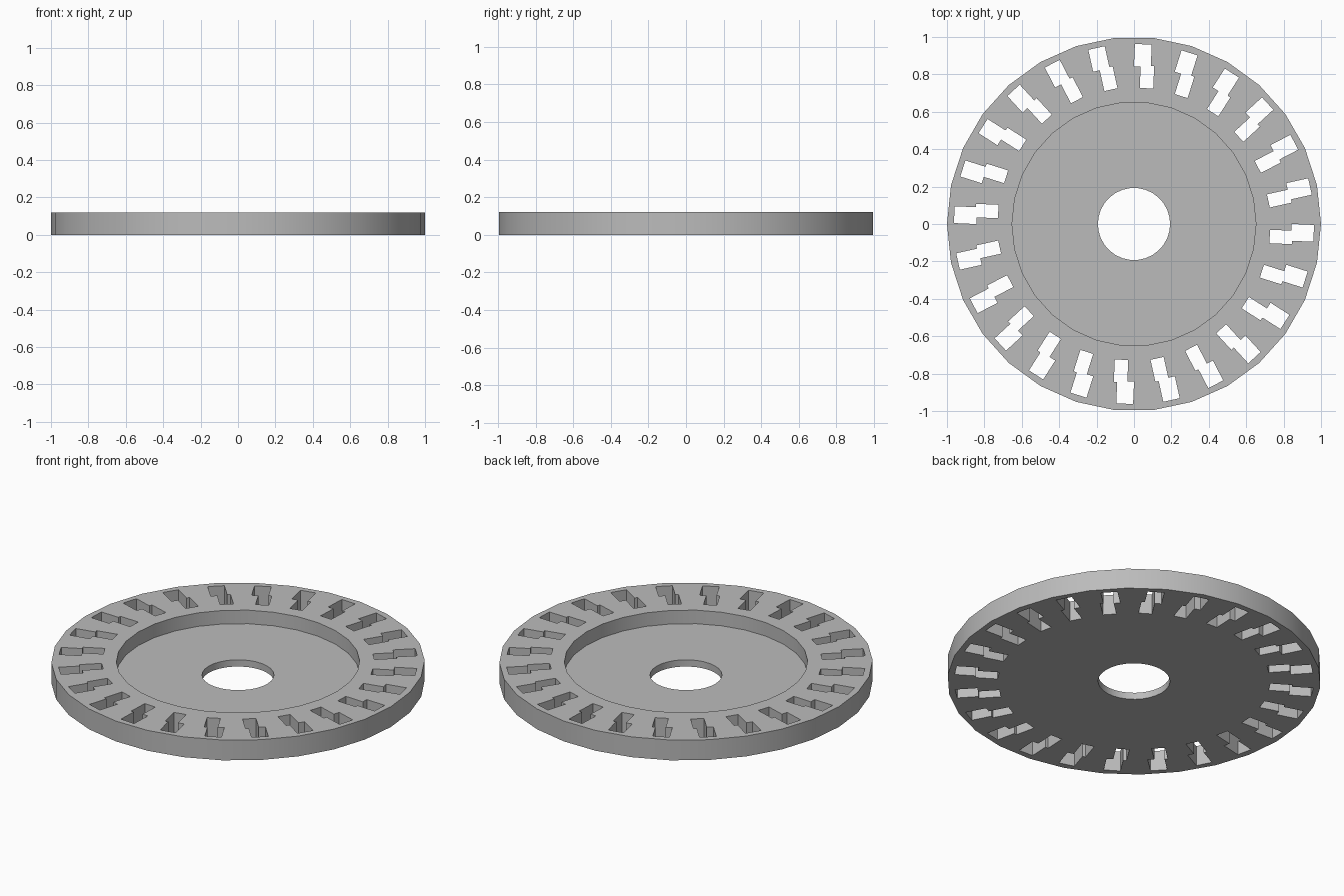
import bpy, bmesh, math
from mathutils import Matrix

if "Cube" in bpy.data.objects:
    bpy.data.objects.remove(bpy.data.objects["Cube"])

SIDES, SLOTS, HEIGHT = 30, 24, 0.12

grey = bpy.data.materials.new("mid_grey")
grey.diffuse_color = (0.5, 0.5, 0.5, 1)
grey.use_nodes = True
grey.node_tree.nodes["Principled BSDF"].inputs["Base Color"].default_value = grey.diffuse_color


def make_object(name, bm):
    bmesh.ops.recalc_face_normals(bm, faces=bm.faces)
    mesh = bpy.data.meshes.new(name)
    bm.to_mesh(mesh)
    bm.free()
    mesh.materials.append(grey)
    obj = bpy.data.objects.new(name, mesh)
    bpy.context.collection.objects.link(obj)
    return obj


# Disc body: revolved section with centre hole and recessed floor
section = [(0.193, 0), (1, 0), (1, HEIGHT), (0.652, HEIGHT), (0.652, 0.04), (0.193, 0.04)]
bm = bmesh.new()
rings = []
for i in range(SIDES):
    a = math.tau * i / SIDES
    rings.append([bm.verts.new((r * math.cos(a), r * math.sin(a), z)) for r, z in section])
for i in range(SIDES):
    a, b = rings[i], rings[(i + 1) % SIDES]
    for j in range(len(section)):
        k = (j + 1) % len(section)
        bm.faces.new((a[j], b[j], b[k], a[k]))
disc = make_object("slotted_disc", bm)

# Slot cutters: stepped outline, slightly tilted, repeated round the rim
outline = [(-0.037, 0.962), (0.053, 0.962), (0.053, 0.848), (0.071, 0.848),
           (0.071, 0.728), (-0.001, 0.728), (-0.001, 0.81), (-0.037, 0.81)]
outline[6] = (-0.001, 0.842)
outline[7] = (-0.037, 0.842)
bm = bmesh.new()
for i in range(SLOTS):
    turn = Matrix.Rotation(math.tau * i / SLOTS - math.radians(2.5), 4, 'Z')
    face = bm.faces.new([bm.verts.new(turn @ Matrix.Translation((x, y, -0.1)).translation)
                         for x, y in outline])
    new = bmesh.ops.extrude_face_region(bm, geom=[face])["geom"]
    bmesh.ops.translate(bm, verts=[v for v in new if isinstance(v, bmesh.types.BMVert)],
                        vec=(0, 0, HEIGHT + 0.2))
cutter = make_object("slot_cutter", bm)
cutter.hide_render = True

# Cut the slots, then shade the round walls smoothly
bpy.context.view_layer.objects.active = disc
disc.select_set(True)
cut = disc.modifiers.new("slots", 'BOOLEAN')
cut.operation = 'DIFFERENCE'
cut.solver = 'EXACT'
cut.object = cutter
bpy.ops.object.modifier_apply(modifier=cut.name)
bpy.data.objects.remove(cutter)
bpy.ops.object.shade_smooth_by_angle(angle=math.radians(30))
